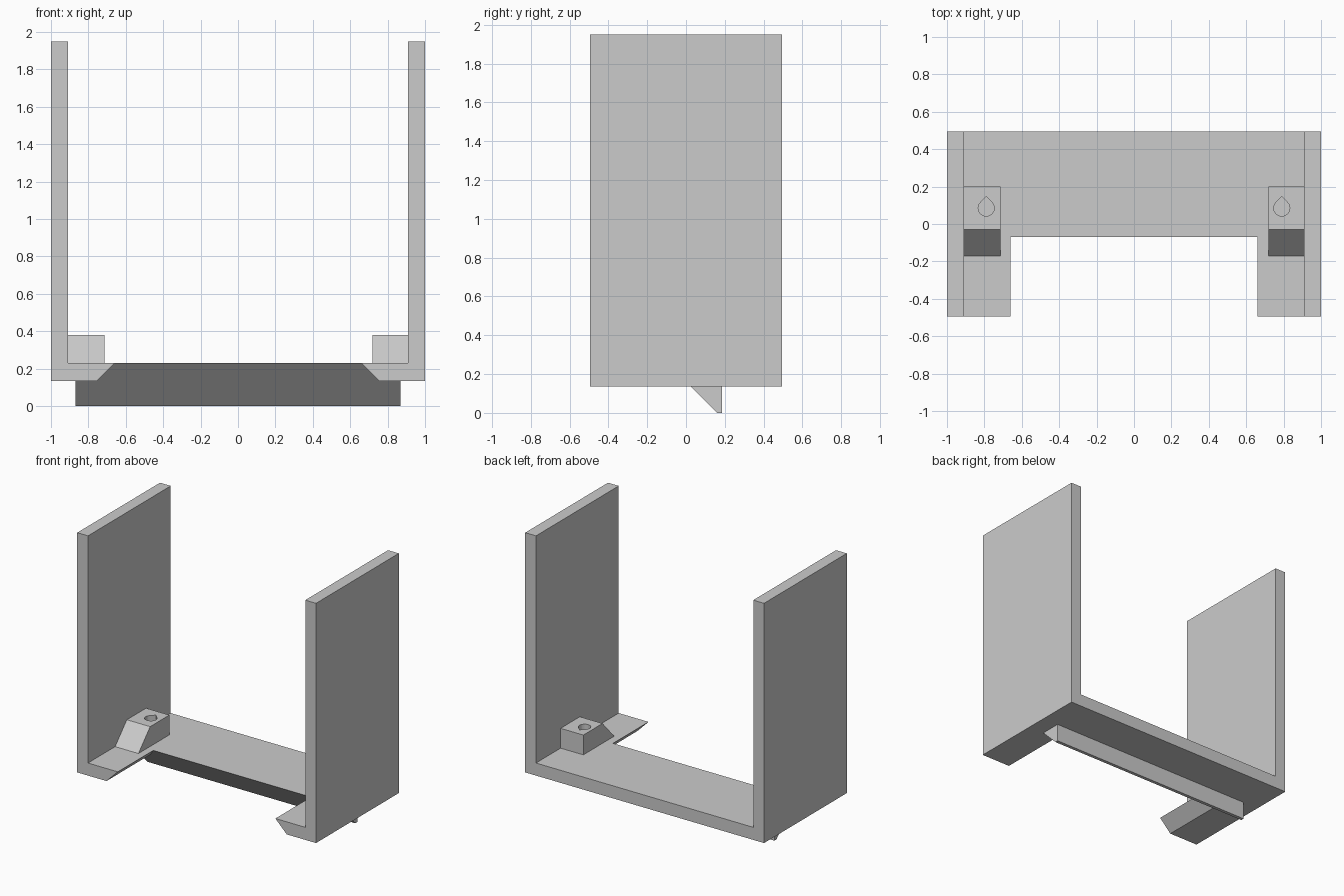
import bpy, bmesh, math
from mathutils import Vector

if "Cube" in bpy.data.objects:
    bpy.data.objects.remove(bpy.data.objects["Cube"], do_unlink=True)

grey = bpy.data.materials.new("plain grey")
grey.use_nodes = True
colour = (0.6, 0.6, 0.6, 1)
grey.diffuse_color = colour
grey.node_tree.nodes["Principled BSDF"].inputs["Base Color"].default_value = colour


def loft(name, start, end):
    """Solid between two matching loops of points."""
    bm = bmesh.new()
    a = [bm.verts.new(p) for p in start]
    b = [bm.verts.new(p) for p in end]
    bm.faces.new(a)
    bm.faces.new(b[::-1])
    for i in range(len(a)):
        j = (i + 1) % len(a)
        bm.faces.new((a[i], b[i], b[j], a[j]))
    bmesh.ops.recalc_face_normals(bm, faces=bm.faces)
    mesh = bpy.data.meshes.new(name)
    bm.to_mesh(mesh)
    bm.free()
    mesh.materials.append(grey)
    obj = bpy.data.objects.new(name, mesh)
    bpy.context.collection.objects.link(obj)
    return obj


def extrude(name, profile, axis, low, high):
    """Extrude a 2D profile along axis 0, 1 or 2."""
    def at(d):
        loop = []
        for p in profile:
            q = list(p)
            q.insert(axis, d)
            loop.append(Vector(q))
        return loop
    return loft(name, at(low), at(high))


def cut(target, cutter):
    mod = target.modifiers.new("cut", "BOOLEAN")
    mod.operation = "DIFFERENCE"
    mod.solver = "EXACT"
    mod.object = cutter
    bpy.context.view_layer.objects.active = target
    bpy.ops.object.modifier_apply(modifier=mod.name)
    bpy.data.objects.remove(cutter, do_unlink=True)


BOTTOM, FLOOR, TOP = 0.135, 0.23, 1.95
DEPTH, INNER = 0.495, 0.91

# U-shaped frame: two tall walls and a floor
right_half = [(1, BOTTOM), (1, TOP), (INNER, TOP), (INNER, FLOOR)]
left_half = [(-x, z) for x, z in reversed(right_half)]
frame = extrude("u_frame", right_half + left_half, 1, -DEPTH, DEPTH)


# Front notch, widening downward at 45 degrees
def notch_loop(z):
    grow = FLOOR - z
    x, y = 0.66 + grow, -0.07 + grow
    return [(-x, -1, z), (x, -1, z), (x, y, z), (-x, y, z)]


cut(frame, loft("notch_cutter", notch_loop(0.05), notch_loop(0.3)))

# Wedge rail under the floor, continuing the notch slope
extrude("bottom_rail", [(0.025, BOTTOM), (0.16, 0), (0.185, 0), (0.185, BOTTOM)],
        0, -0.87, 0.87)

# Sloped blocks with teardrop holes, one beside each wall
block_profile = [(-0.17, FLOOR), (0.2, FLOOR), (0.2, 0.38), (-0.03, 0.38)]
for side, sign, inner in (("left", 1, 0.72), ("right", -1, 0.715)):
    x0, x1 = sorted((sign * inner, sign * INNER))
    block = extrude(side + "_block", block_profile, 0, x0, x1)
    cx, cy, r = sign * 0.79, 0.085, 0.043
    drop = [(cx, cy + r * math.sqrt(2))]
    for i in range(19):
        a = math.radians(135 + i * 15)
        drop.append((cx + r * math.cos(a), cy + r * math.sin(a)))
    cut(block, extrude("hole_cutter", drop, 2, FLOOR + 0.002, 0.5))
